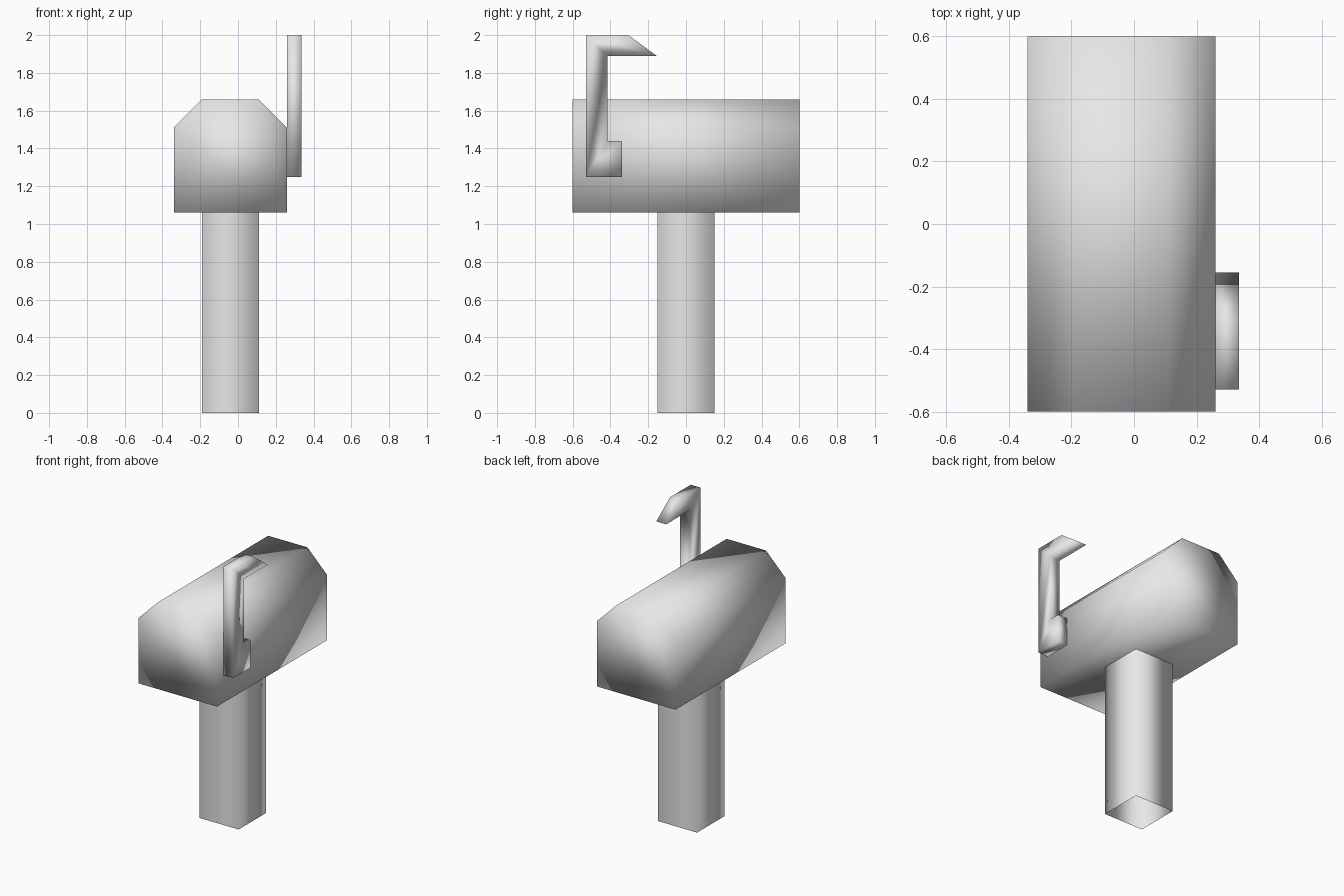
import bpy

# Remove the default cube
old = bpy.data.objects.get("Cube")
if old:
    bpy.data.objects.remove(old, do_unlink=True)

grey = bpy.data.materials.new("light_grey")
grey.use_nodes = True
grey.diffuse_color = (0.8, 0.8, 0.8, 1)
grey.node_tree.nodes["Principled BSDF"].inputs["Base Color"].default_value = (0.8, 0.8, 0.8, 1)


def prism(name, profile, place, start, end, capped=True):
    """Sweep a counter-clockwise profile from start to end along one axis."""
    n = len(profile)
    verts = [place(a, b, t) for t in (start, end) for a, b in profile]
    faces = [(i, (i + 1) % n, (i + 1) % n + n, i + n) for i in range(n)]
    if capped:
        faces += [tuple(reversed(range(n))), tuple(range(n, 2 * n))]
    mesh = bpy.data.meshes.new(name)
    mesh.from_pydata(verts, [], faces)
    mesh.materials.append(grey)
    mesh.shade_smooth()
    obj = bpy.data.objects.new(name, mesh)
    bpy.context.collection.objects.link(obj)
    return obj


# Box with a chamfered roof, running front to back
prism("mailbox_body",
      [(-0.34, 1.06), (0.26, 1.06), (0.26, 1.51), (0.11, 1.66), (-0.19, 1.66), (-0.34, 1.51)],
      lambda a, b, t: (a, -t, b), -0.6, 0.6)

# Square hollow post
prism("post",
      [(-0.19, -0.15), (0.11, -0.15), (0.11, 0.15), (-0.19, 0.15)],
      lambda a, b, t: (a, b, t), 0, 1.06, capped=False)

# Raised signal flag on the side
prism("signal_flag",
      [(-0.53, 1.25), (-0.34, 1.25), (-0.34, 1.44), (-0.415, 1.44),
       (-0.415, 1.89), (-0.155, 1.89), (-0.305, 2.0), (-0.53, 2.0)],
      lambda a, b, t: (t, a, b), 0.26, 0.335)
